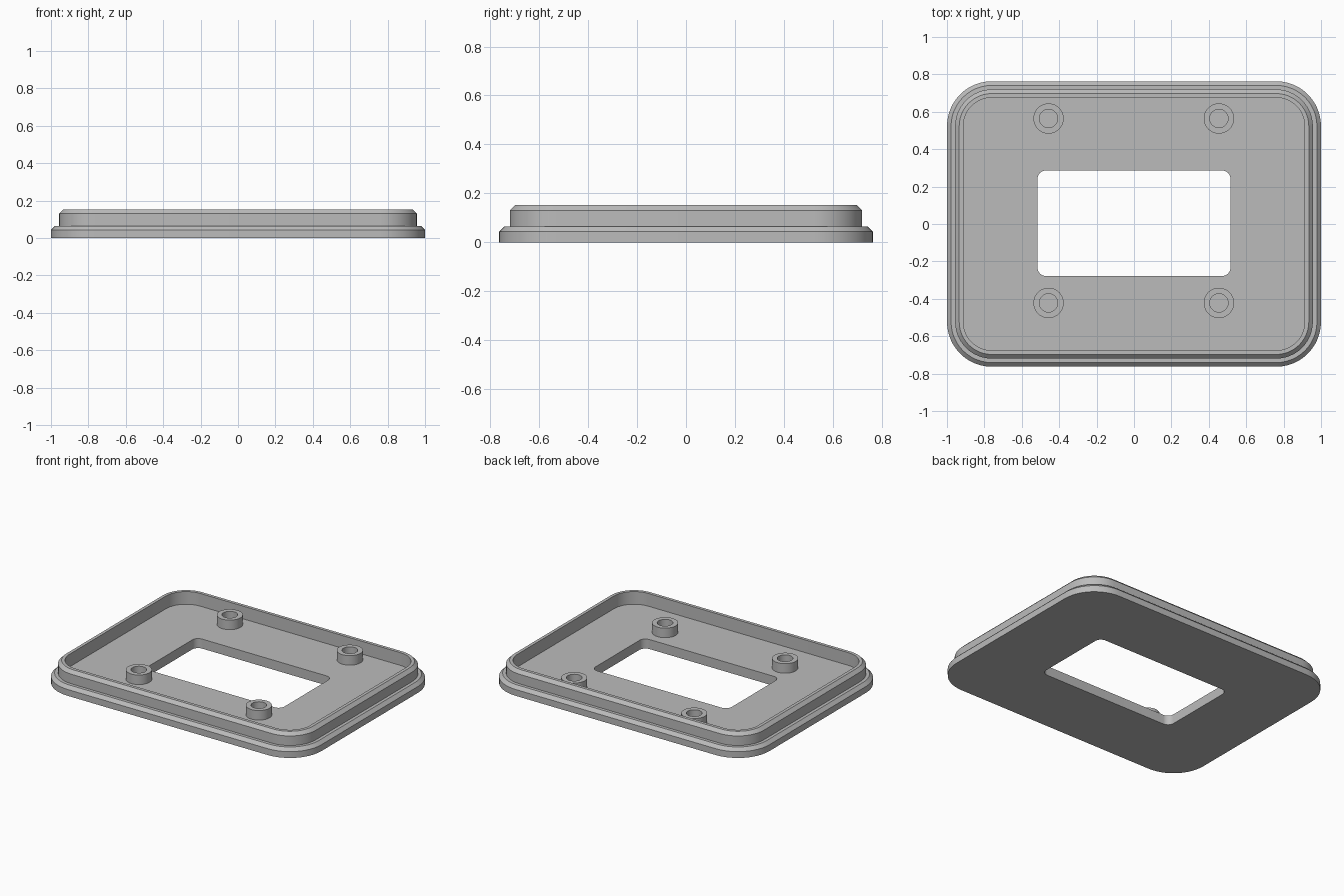
import bpy, bmesh, math

if "Cube" in bpy.data.objects:
    bpy.data.objects.remove(bpy.data.objects["Cube"])

U = 0.0218                      # basic step used for chamfers, wall and floor
HX, HY, R = 1.0, 0.763, 0.24    # half sizes and corner radius of the base
FLOOR, TOP = 3 * U, 7 * U

grey = bpy.data.materials.new("mid grey")
grey.diffuse_color = (0.5, 0.5, 0.5, 1)
grey.use_nodes = True
grey.node_tree.nodes["Principled BSDF"].inputs["Base Color"].default_value = grey.diffuse_color


def rounded_rect(hx, hy, r, z, cx=0.0, cy=0.0, seg=12):
    pts = []
    for k, (sx, sy) in enumerate([(1, 1), (-1, 1), (-1, -1), (1, -1)]):
        for i in range(seg + 1):
            a = math.pi / 2 * (k + i / seg)
            pts.append((cx + sx * (hx - r) + r * math.cos(a),
                        cy + sy * (hy - r) + r * math.sin(a), z))
    return pts


def circle(cx, cy, r, z, n=40):
    return [(cx + r * math.cos(2 * math.pi * i / n),
             cy + r * math.sin(2 * math.pi * i / n), z) for i in range(n)]


def skin(name, loops, closed):
    """Join successive loops with quads, optionally back to the first."""
    bm = bmesh.new()
    rings = [[bm.verts.new(p) for p in loop] for loop in loops]
    pairs = list(zip(rings, rings[1:]))
    if closed:
        pairs.append((rings[-1], rings[0]))
    for a, b in pairs:
        for i in range(len(a)):
            j = (i + 1) % len(a)
            bm.faces.new((a[i], a[j], b[j], b[i]))
    mesh = bpy.data.meshes.new(name)
    bm.to_mesh(mesh)
    bm.free()
    mesh.materials.append(grey)
    ob = bpy.data.objects.new(name, mesh)
    bpy.context.collection.objects.link(ob)
    bpy.ops.object.select_all(action='DESELECT')
    ob.select_set(True)
    bpy.context.view_layer.objects.active = ob
    bpy.ops.object.shade_smooth_by_angle(angle=math.radians(30))
    return ob


# Tray: stepped chamfered base, raised lip, floor and window opening
profile = [(0, 0), (0, 2 * U), (U, 3 * U), (2 * U, 3 * U), (2 * U, 6 * U),
           (3 * U, TOP), (4 * U, TOP), (4 * U, FLOOR)]
loops = [rounded_rect(HX - d, HY - d, R - d, z) for d, z in profile]
for z in (FLOOR, 0):
    loops.append(rounded_rect(0.516, 0.282, 0.045, z, 0, 0.004))
skin("tray", loops, True)

# Four hollow screw posts standing on the floor
for side, x in (("left", -0.457), ("right", 0.454)):
    for end, y in (("front", -0.422), ("back", 0.564)):
        skin(f"screw_post_{end}_{side}",
             [circle(x, y, 0.081, FLOOR), circle(x, y, 0.081, 6 * U),
              circle(x, y, 0.049, 6 * U), circle(x, y, 0.049, FLOOR)], False)
